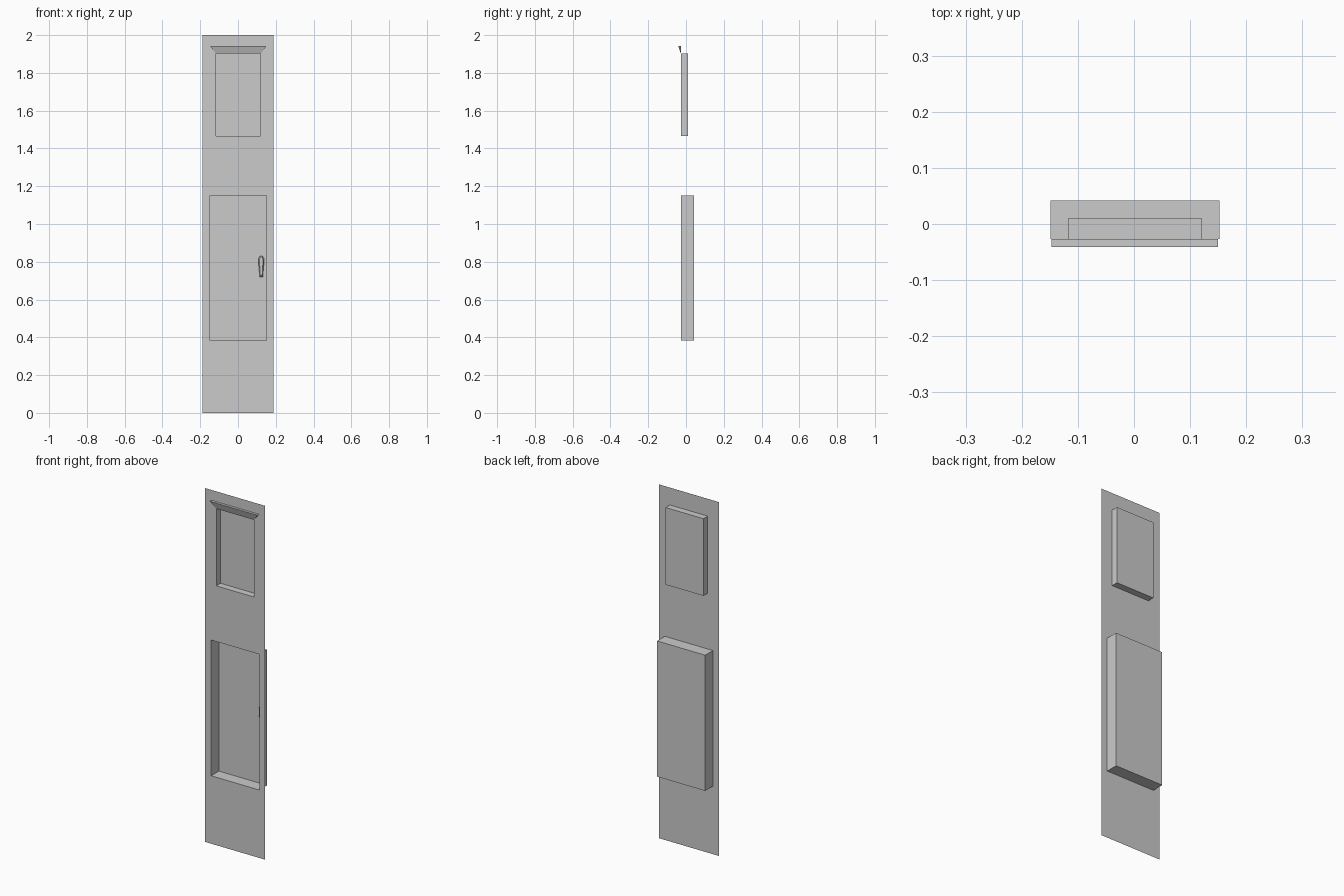
import bpy, bmesh

if "Cube" in bpy.data.objects:
    bpy.data.objects.remove(bpy.data.objects["Cube"])

FRONT = -0.027                                  # y of the panel face
LOWER = dict(x=(-0.149, 0.152), z=(0.384, 1.151), back=0.042)
UPPER = dict(x=(-0.117, 0.120), z=(1.466, 1.902), back=0.011)


def make(name, verts, faces):
    me = bpy.data.meshes.new(name)
    me.from_pydata(verts, [], faces)
    ob = bpy.data.objects.new(name, me)
    bpy.context.collection.objects.link(ob)
    return ob


def loft(name, rings, cap_first, cap_last, flip=False):
    """Join rings of equal length into a skin, with optional end caps."""
    n = len(rings[0])
    verts = [p for r in rings for p in r]
    faces = [(k*n + i, k*n + (i+1) % n, (k+1)*n + (i+1) % n, (k+1)*n + i)
             for k in range(len(rings) - 1) for i in range(n)]
    if cap_first:
        faces.append(tuple(reversed(range(n))))
    if cap_last:
        faces.append(tuple(range((len(rings)-1)*n, len(rings)*n)))
    if flip:
        faces = [f[::-1] for f in faces]
    return make(name, verts, faces)


# Thin front panel with two openings
xs = [-0.189, -0.149, -0.117, 0.120, 0.152, 0.189]
zs = [0, 0.384, 1.151, 1.466, 1.902, 2]
verts = [(x, FRONT, z) for z in zs for x in xs]
faces = []
for j in range(5):
    for i in range(5):
        cx, cz = (xs[i] + xs[i+1]) / 2, (zs[j] + zs[j+1]) / 2
        if any(h['x'][0] < cx < h['x'][1] and h['z'][0] < cz < h['z'][1]
               for h in (LOWER, UPPER)):
            continue
        a = j*6 + i
        faces.append((a, a+1, a+7, a+6))
make('front_panel', verts, faces)

# Recessed pockets behind the openings
for name, h in (('lower_recess', LOWER), ('upper_recess', UPPER)):
    (x0, x1), (z0, z1) = h['x'], h['z']
    rings = [[(x0, y, z0), (x1, y, z0), (x1, y, z1), (x0, y, z1)]
             for y in (FRONT, h['back'])]
    loft(name, rings, False, True, flip=False)

# Wedge-shaped hood above the upper opening
make('hood',
     [(-0.117, FRONT, 1.902), (0.120, FRONT, 1.902),
      (0.150, -0.041, 1.942), (-0.147, -0.041, 1.942),
      (-0.147, FRONT, 1.942), (0.150, FRONT, 1.942)],
     [(0, 1, 2, 3), (3, 2, 5, 4), (0, 3, 4), (1, 5, 2)])

# Tapered handle on the back of the lower recess
half = [(0.008, 0.72), (0.015, 0.80), (0.014, 0.818), (0.007, 0.83)]
outline = half + [(-w, z) for w, z in reversed(half)]


def ring(y, s, sz):
    return [(0.123 + w*s, y, 0.785 + (z - 0.785)*sz) for w, z in outline]


handle = loft('handle', [ring(0.042, 1, 1), ring(0.032, 1, 1), ring(0.025, 0.6, 0.9)],
              False, True)

# Consistent outward normals on the handle
bm = bmesh.new()
bm.from_mesh(handle.data)
for f in bm.faces:
    c = f.calc_center_median()
    out = (c.x - 0.123) * f.normal.x + (c.y - 0.042) * f.normal.y
    if out < 0:
        f.normal_flip()
bm.to_mesh(handle.data)
bm.free()
